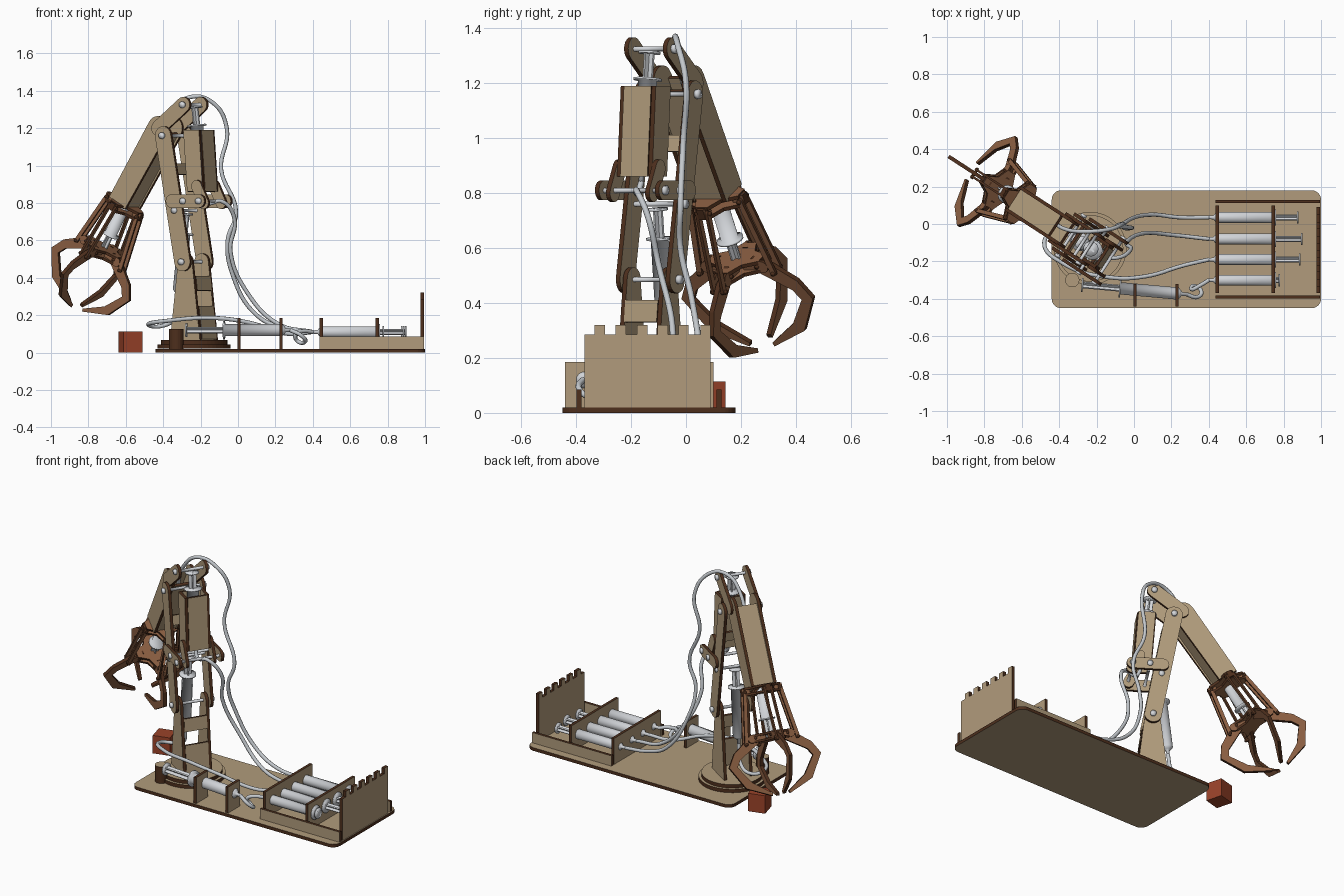
import bpy, bmesh, math
from mathutils import Vector as V

if "Cube" in bpy.data.objects:
    bpy.data.objects.remove(bpy.data.objects["Cube"])


def material(name, *rgb):
    m = bpy.data.materials.new(name)
    m.use_nodes = True
    m.diffuse_color = (*rgb, 1)
    m.node_tree.nodes["Principled BSDF"].inputs["Base Color"].default_value = (*rgb, 1)
    return m


TAN = material("tan plywood", .44, .33, .2)
DARK = material("dark cut edge", .075, .028, .012)
BROWN = material("claw brown", .26, .115, .055)
RED = material("rust red", .32, .055, .022)
WHITE = material("syringe white", .66, .68, .71)
HOSE = material("hose grey", .55, .58, .61)

X, Y, Z = V((1, 0, 0)), V((0, 1, 0)), V((0, 0, 1))
YAW = math.radians(33)
D = V((-math.cos(YAW), math.sin(YAW), 0))   # direction the arm reaches
S = V((math.sin(YAW), math.cos(YAW), 0))    # sideways across the arm
BASE = V((-.235, -.13, 0))


def arm(u, w, z):
    return BASE + D * u + S * w + Z * z


def finish(bm, name, mats):
    bmesh.ops.recalc_face_normals(bm, faces=bm.faces)
    me = bpy.data.meshes.new(name)
    bm.to_mesh(me)
    bm.free()
    for m in mats:
        me.materials.append(m)
    ob = bpy.data.objects.new(name, me)
    bpy.context.collection.objects.link(ob)
    return ob


def plate(name, pts, o, U, W, t=.02, face=TAN, edge=DARK):
    """Flat sheet cut to an outline, with dark cut edges."""
    bm = bmesh.new()
    n = U.cross(W).normalized() * t / 2
    a, b = [[bm.verts.new(o + U * p + W * q + k) for p, q in pts] for k in (n, -n)]
    bm.faces.new(a)
    bm.faces.new(b[::-1])
    for i in range(len(pts)):
        j = (i + 1) % len(pts)
        bm.faces.new((a[i], b[i], b[j], a[j])).material_index = 1
    return finish(bm, name, (face, edge))


def panel(name, c, U, W, w, h, t=.016, face=TAN, edge=DARK):
    return plate(name, [(-w/2, -h/2), (w/2, -h/2), (w/2, h/2), (-w/2, h/2)], c, U, W, t, face, edge)


def arc(cx, cy, r, a0, a1, n=10):
    angles = [math.radians(a0 + (a1 - a0) * i / n) for i in range(n + 1)]
    return [(cx + r * math.cos(a), cy + r * math.sin(a)) for a in angles]


def circle(r, n=48):
    return arc(0, 0, r, 0, 360, n)[:-1]


def capsule(p, q, r):
    a = math.degrees(math.atan2(q[1] - p[1], q[0] - p[0]))
    return arc(*q, r, a - 90, a + 90) + arc(*p, r, a + 90, a + 270)


def lathe(name, p, axis, profile, mat, n=20):
    """Closed round part from (distance, radius) steps along an axis."""
    bm = bmesh.new()
    axis = axis.normalized()
    e = axis.orthogonal().normalized()
    f = axis.cross(e)
    rings = [[bm.verts.new(p + axis * t + e * x + f * y) for x, y in circle(r, n)] for t, r in profile]
    for a, b in zip(rings, rings[1:]):
        for i in range(n):
            bm.faces.new((a[i - 1], a[i], b[i], b[i - 1]))
    bm.faces.new(rings[0])
    bm.faces.new(rings[-1])
    for fc in bm.faces:
        fc.smooth = True
    for ed in bm.edges:
        ed.smooth = ed.calc_face_angle(0) < .6
    return finish(bm, name, (mat,))


def syringe(name, p, q, r, barrel):
    """Nozzle at p, plunger cap at q, barrel ends at the given distance."""
    ax = q - p
    L = ax.length
    lathe(name + "_barrel", p, ax, [(-.02, .009), (.015, .01), (.02, r * .6), (.035, r), (barrel - .008, r),
          (barrel - .008, r * 1.5), (barrel, r * 1.5)], WHITE)
    lathe(name + "_cap", p, ax, [(L - .008, r * 1.15), (L, r * 1.15)], WHITE)
    a = ax.normalized()
    e = a.orthogonal().normalized()
    for side in (e, a.cross(e)):
        panel(name + "_plunger", p + a * (barrel + L) / 2, side, a, r * 1.3, L - barrel, .008, WHITE, WHITE)


def axle(name, u, z, half):
    lathe(name, arm(u, -half, z), S, [(0, .017), (.015, .017), (.015, .009),
          (2 * half - .015, .009), (2 * half - .015, .017), (2 * half, .017)], WHITE, 12)


def hose(name, pts, r=.011):
    cu = bpy.data.curves.new(name, "CURVE")
    cu.dimensions = "3D"
    cu.bevel_depth, cu.bevel_resolution, cu.resolution_u = r, 2, 8
    sp = cu.splines.new("BEZIER")
    sp.bezier_points.add(len(pts) - 1)
    for b, c in zip(sp.bezier_points, pts):
        b.co = c
        b.handle_left_type = b.handle_right_type = "AUTO"
    cu.materials.append(HOSE)
    bpy.context.collection.objects.link(bpy.data.objects.new(name, cu))


# Baseboard, turntable and steering peg
corners = [(.95, .13, 0), (-.39, .13, 90), (-.39, -.4, 180), (.95, -.4, 270)]
plate("baseboard", [p for x, y, a in corners for p in arc(x, y, .05, a, a + 90, 6)], Z * .01, X, Y)
for i, r in enumerate((.195, .178)):
    plate("turntable_disc", circle(r), BASE + Z * (.033 + .022 * i), X, Y, .022)
plate("steering_peg", circle(.038, 24), V((-.33, -.3, .073)), X, Y, .105)

# Control tray with its battlement end wall
for y in (-.39, .12):
    panel("tray_side", V((.715, y, .053)), X, Z, .56, .065, .018)
for x in (.445, .745):
    panel("tray_rib", V((x, -.135, .103)), Y, Z, .47, .165, .018)
wall = [(-.37, .02), (.09, .02)]
for y in (.072, -.008, -.083, -.158, -.236, -.313):
    wall += [(y + .018, .285), (y + .018, .32), (y - .02, .32), (y - .02, .285)]
plate("battlement_wall", wall + [(-.37, .285)], V((.985, 0, 0)), Y, Z, .02)
for y, end in ((.035, .88), (-.08, .9), (-.19, .89), (-.3, .78)):
    syringe("control_syringe", V((.41, y, .11)), V((end, y, .11)), .029, .35)

# Steering syringe and its two holders
syringe("steering_syringe", V((.27, -.375, .12)), V((-.28, -.325, .12)), .033, .35)
for x in (.005, .23):
    panel("steering_holder", V((x, -.38, .103)), Y, Z, .12, .165, .018)

# Tower, upper arm, forearm and levers, in mirrored pairs
foot = [(-.095, .066), (.095, .066)] + arc(0, .485, .045, 0, 180)
elbow, wrist = V((.18, 1.2)), V((.44, .80))
F2 = (wrist - elbow).normalized()
tilt = math.degrees(math.atan2(F2.y, F2.x))
N2 = V((-F2.y, F2.x))
fore = arc(*elbow, .065, tilt + 90, tilt + 270) + [tuple(wrist - N2 * .06), tuple(wrist + N2 * .06)]
case = [(-.105, .86), (-.005, .86), (.02, 1.19), (-.08, 1.19)]
for k in (-1, 1):
    for name, outline, w in (
            ("tower_side", foot, .08),
            ("upper_arm_side", capsule((0, .485), (.123, 1.16), .05), .108),
            ("forearm_side", fore, .07),
            ("elbow_lever", capsule((.01, 1.325), (.17, 1.2), .042), .084),
            ("syringe_case_side", case, .067),
            ("case_ear", capsule((-.12, .8), (-.075, .89), .032), .085),
            ("case_bracket", capsule((-.12, .81), (.055, .81), .036), .13)):
        plate(name, outline, arm(0, k * w, 0), D, Z, .018)

# Cross panels joining the pairs
F = D * F2.x + Z * F2.y
N = D * N2.x + Z * N2.y
mid = (elbow + wrist) / 2
for k in (-1, 1):
    panel("forearm_cover", arm(mid.x, 0, mid.y) + N * k * .045, S, F, .122, .47)
lean = (D * .025 + Z * .33).normalized()
for u in (-.09, .005):
    panel("syringe_case_cover", arm(u, 0, 1.025), S, lean, .118, .33)
for u, z, h in ((-.08, .16, .18), (-.055, .37, .08)):
    panel("tower_brace", arm(u, 0, z), S, (Z + D * .12).normalized(), .142, h)
panel("upper_arm_brace", arm(.09, 0, .98), S, (Z + D * .18).normalized(), .198, .06)
for u, z, half in ((0, .485, .135), (.123, 1.16, .135), (.01, 1.325, .108), (-.12, .81, .15),
                   (-.02, .81, .15), (.05, .76, .125)):
    axle("axle", u, z, half)

# Arm syringes
syringe("elbow_syringe", arm(-.06, 0, .85), arm(-.005, 0, 1.315), .035, .37)
syringe("shoulder_syringe", arm(.1, 0, .3), arm(.05, 0, .745), .033, .34)

# Four-fingered claw around its own axis
G = D * .5 - Z * .866
R0 = D * .866 + Z * .5
hub = arm(.58, 0, .55)
syringe("claw_syringe", hub - G * .29, hub + G * .01, .033, .2)
star = []
for i in range(4):
    for off, r in ((-13, .115), (13, .115), (45, .075)):
        a = math.radians(90 * i + off)
        star.append((r * math.cos(a), r * math.sin(a)))
for a in (-.285, -.25, -.01, .025):
    plate("claw_hub", star, hub + G * a, R0, S, .014, BROWN)
finger = [(.07, -.02), (.15, .01), (.24, .075), (.285, .15), (.205, .285), (.055, .35),
          (.05, .335), (.165, .255), (.235, .155), (.21, .115), (.07, .03)]
for i in range(4):
    a = math.radians(90 * i)
    R = R0 * math.cos(a) + S * math.sin(a)
    T = G.cross(R)
    plate("finger", finger, hub, R, G, .02, BROWN)
    panel("wrist_block", hub + R * .1 - G * .268, R, G, .05, .04, .03, BROWN)
    for k in (-1, 1):
        side = hub + T * k * .021
        plate("finger_link", capsule((.11, -.265), (.16, .035), .011), side, R, G, .012, BROWN)
        plate("finger_clevis", capsule((.06, .008), (.12, .008), .024), side, R, G, .012, BROWN)
    for r, g in ((.11, -.265), (.16, .035), (.1, .005)):
        lathe("claw_pin", hub + R * r + G * g - T * .034, T, [(0, .008), (.068, .008)], DARK, 8)

# Hoses
hose("claw_hose", [(.4, .035, .11), (.25, .035, .13), (.1, .05, .2), (-.03, .02, .42), (-.055, -.02, .6),
                   (-.01, -.02, .75), (-.09, -.01, .98), (-.06, 0, 1.2), (-.14, -.03, 1.34),
                   (-.26, -.04, 1.365), (-.36, -.03, 1.28), (-.45, .03, 1.08)])
hose("elbow_hose", [(.4, -.08, .11), (.22, -.06, .15), (.05, -.05, .32), (-.04, -.1, .54), (-.02, -.14, .72),
                    (-.09, -.18, .81), (-.16, -.175, .8), arm(-.06, 0, .84)])
hose("shoulder_hose", [(.4, -.19, .11), (.27, -.22, .1), (.06, -.28, .16), (-.13, -.285, .185),
                       (-.38, -.21, .17), (-.48, -.1, .15), (-.42, -.04, .14), (-.34, -.06, .18), arm(.1, 0, .29)])
hose("steering_hose", [(.28, -.376, .12), (.34, -.39, .09), (.36, -.36, .06), (.32, -.33, .06),
                       (.31, -.35, .1), (.35, -.33, .115), (.4, -.3, .11)])

# Target block on the ground
turn = math.radians(15)
bx, by = V((math.cos(turn), math.sin(turn), 0)), V((-math.sin(turn), math.cos(turn), 0))
panel("target_block", V((-.575, .08, .057)), bx, by, .105, .105, .114, RED, RED)
